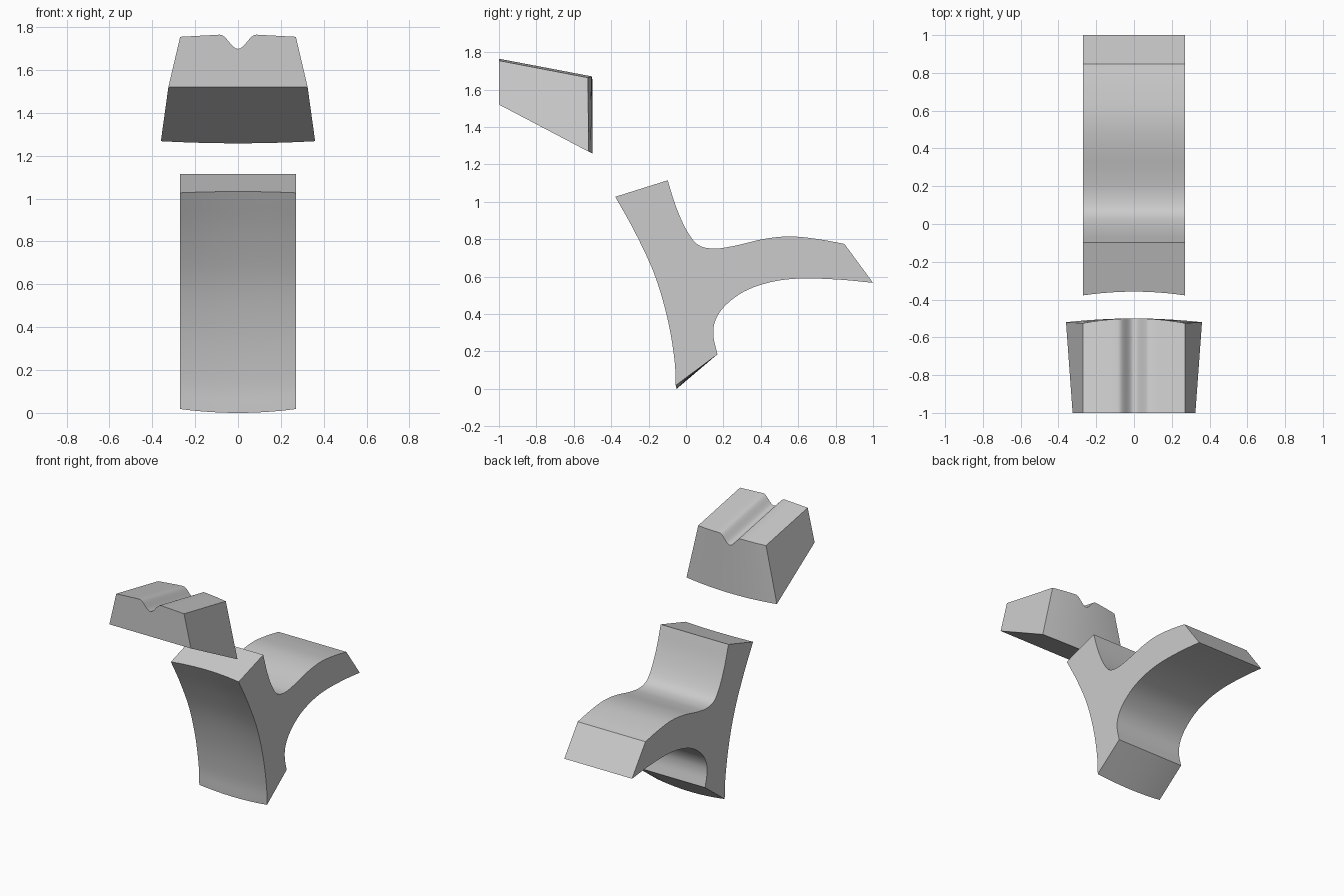
import bpy, bmesh
from mathutils import Vector
from math import radians, cos, pi

if "Cube" in bpy.data.objects:
    bpy.data.objects.remove(bpy.data.objects["Cube"])

HW = 0.27  # half width of the body and of the block's top


def smooth_curve(pts, n=5):
    """Catmull-Rom samples through 2D points, both ends included."""
    p = [Vector(q) for q in pts]
    p = [2 * p[0] - p[1]] + p + [2 * p[-1] - p[-2]]
    out = []
    for i in range(1, len(p) - 2):
        a, b, c, d = p[i - 1:i + 3]
        for k in range(n):
            t = k / n
            out.append(0.5 * (2 * b + (c - a) * t + (2 * a - 5 * b + 4 * c - d) * t**2
                              + (3 * b - a - 3 * c + d) * t**3))
    return out + [p[-2]]


def loft(name, rings):
    """Skin a row of equal rings laid along x and cap both ends."""
    bm = bmesh.new()
    vs = [[bm.verts.new(co) for co in r] for r in rings]
    n = len(vs[0])
    for a, b in zip(vs, vs[1:]):
        for i in range(n):
            j = (i + 1) % n
            bm.faces.new((a[i], a[j], b[j], b[i]))
    bm.faces.new(vs[0])
    bm.faces.new(vs[-1])
    bmesh.ops.recalc_face_normals(bm, faces=bm.faces)
    me = bpy.data.meshes.new(name)
    bm.to_mesh(me)
    bm.free()
    ob = bpy.data.objects.new(name, me)
    bpy.context.collection.objects.link(ob)
    bpy.ops.object.select_all(action='DESELECT')
    ob.select_set(True)
    bpy.context.view_layer.objects.active = ob
    bpy.ops.object.shade_smooth_by_angle(angle=radians(30))
    return ob


# Forked body: side profile (y, z) with a slightly hollowed front face
front = smooth_curve([(-0.055, 0.018), (-0.062, 0.16), (-0.1, 0.38),
                      (-0.168, 0.61), (-0.27, 0.832), (-0.378, 1.027)])
upper = smooth_curve([(-0.098, 1.115), (-0.052, 0.97), (0.005, 0.845), (0.065, 0.77),
                      (0.15, 0.75), (0.26, 0.765), (0.42, 0.802), (0.56, 0.815),
                      (0.71, 0.80), (0.847, 0.775)])
lower = smooth_curve([(1.0, 0.567), (0.82, 0.584), (0.61, 0.59), (0.45, 0.57),
                      (0.31, 0.52), (0.205, 0.44), (0.155, 0.36), (0.147, 0.28),
                      (0.168, 0.185)])
rings = []
for k in range(13):
    u = k / 6 - 1
    hollow = 1 - u * u
    ring = []
    for i, p in enumerate(front):
        t = i / (len(front) - 1)
        ring.append((u * HW, p.x + hollow * (0.005 + 0.015 * t),
                     p.y + hollow * (-0.018 + 0.024 * t)))
    ring += [(u * HW, p.x, p.y) for p in upper + lower]
    rings.append(ring)
loft("forked_body", rings)

# Grooved block: tapered wedge with a bowed back and a rounded notch on top
half = [0.085 * k / 8 for k in range(9)] + [0.13, 0.18, 0.225, HW]
rings = []
for x in [-h for h in half[:0:-1]] + half:
    a = abs(x)
    if a < 0.085:
        dz = -0.033 * (1 + cos(pi * a / 0.085))
    else:
        dz = -0.01 * (a - 0.085) / (HW - 0.085)
    bow = (x / HW) ** 2
    rings.append([(x, -1.0, 1.765 + dz),
                  (x, -0.5 - 0.025 * bow, 1.67 + 0.004 * bow + dz),
                  (x * 0.36 / HW, -0.5 - 0.02 * bow, 1.258 + 0.01 * bow),
                  (x * 0.325 / HW, -1.0, 1.52)])
loft("grooved_block", rings)
